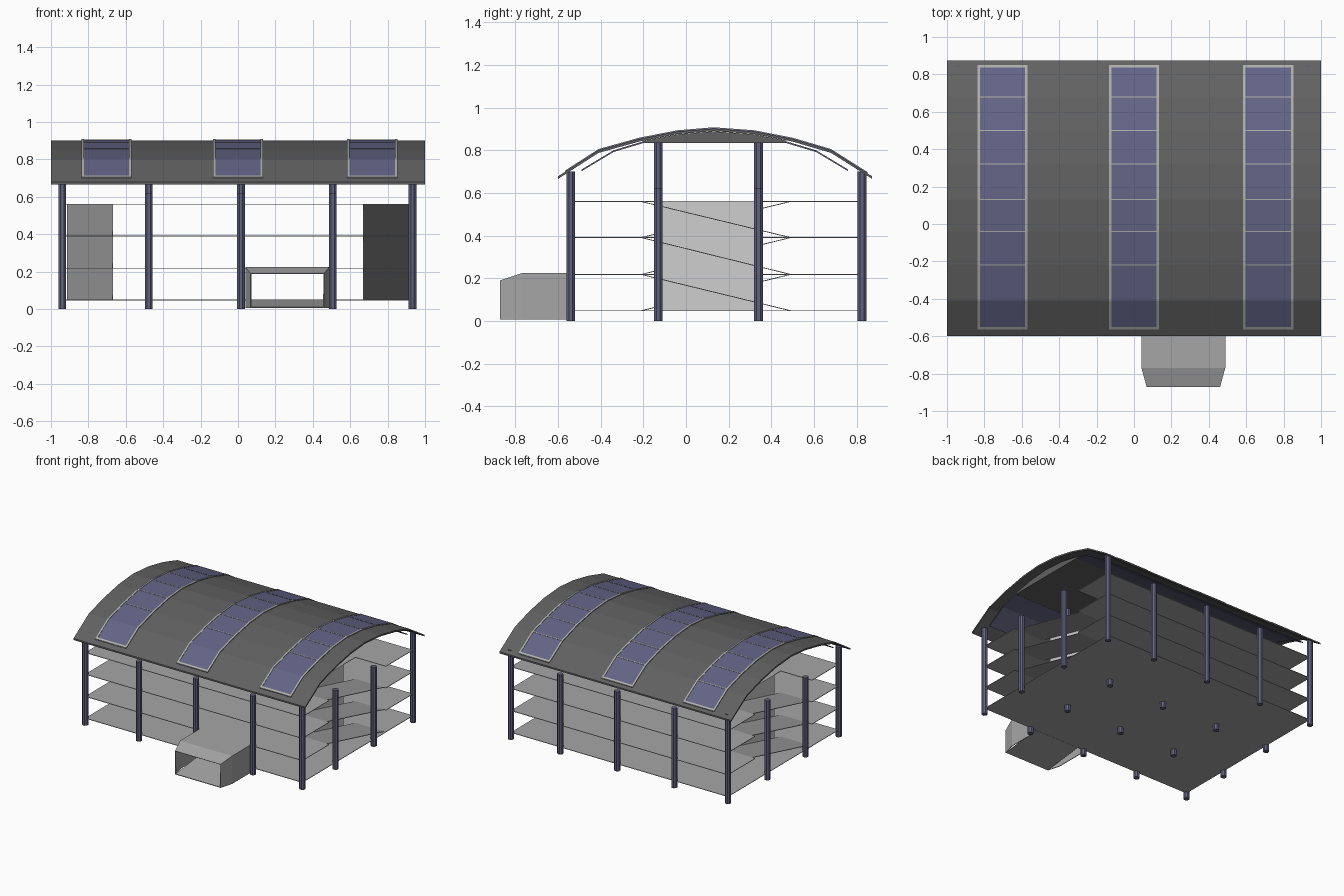
import bpy, bmesh, math

cube = bpy.data.objects.get("Cube")
if cube:
    bpy.data.objects.remove(cube, do_unlink=True)


def material(name, rgb):
    m = bpy.data.materials.new(name)
    m.use_nodes = True
    m.diffuse_color = (*rgb, 1)
    m.node_tree.nodes["Principled BSDF"].inputs["Base Color"].default_value = (*rgb, 1)
    return m


CONCRETE = material("concrete grey", (0.38, 0.38, 0.38))
WALL = material("pale wall grey", (0.62, 0.62, 0.62))
ROOF = material("dark roof grey", (0.12, 0.12, 0.12))
STEEL = material("blue steel", (0.12, 0.12, 0.21))
PANEL = material("solar blue", (0.125, 0.125, 0.24))
FRAME = material("frame grey", (0.42, 0.42, 0.40))


def finish(name, bm, mat):
    bmesh.ops.recalc_face_normals(bm, faces=bm.faces)
    mesh = bpy.data.meshes.new(name)
    bm.to_mesh(mesh)
    bm.free()
    mesh.materials.append(mat)
    obj = bpy.data.objects.new(name, mesh)
    bpy.context.collection.objects.link(obj)
    return obj


def prism(name, outline, axis, start, end, mat):
    """Extrude a (y, z) outline along x, or an (x, y) outline along z."""
    bm = bmesh.new()
    place = (lambda p, t: (t, *p)) if axis == "x" else (lambda p, t: (*p, t))
    face = bm.faces.new([bm.verts.new(place(p, start)) for p in outline])
    moved = bmesh.ops.extrude_face_region(bm, geom=[face])["geom"]
    shift = (end - start, 0, 0) if axis == "x" else (0, 0, end - start)
    bmesh.ops.translate(bm, vec=shift, verts=[v for v in moved if isinstance(v, bmesh.types.BMVert)])
    return finish(name, bm, mat)


# Arched roof profile in y, z
ARCH = [(-0.6, 0.678), (-0.41, 0.80), (-0.22, 0.853), (-0.04, 0.888), (0.13, 0.902),
        (0.32, 0.888), (0.5, 0.853), (0.68, 0.80), (0.873, 0.678)]


def arch_z(y):
    for (y0, z0), (y1, z1) in zip(ARCH, ARCH[1:]):
        if y <= y1:
            return z0 + (z1 - z0) * (y - y0) / (y1 - y0)
    return ARCH[-1][1]


def arch_strip(name, x0, x1, y0, y1, low, high, mat):
    ys = [y0] + [p[0] for p in ARCH if y0 < p[0] < y1] + [y1]
    top = [(y, arch_z(y) + high) for y in ys]
    bottom = [(y, arch_z(y) + low) for y in reversed(ys)]
    return prism(name, top + bottom, "x", x0, x1, mat)


arch_strip("roof", -1, 1, ARCH[0][0], ARCH[-1][0], -0.012, 0, ROOF)

# Ceiling beneath the crown and the sloping inner linings
crown = [(y, arch_z(y) - 0.013) for y in (-0.2, -0.04, 0.13, 0.32, 0.47)]
prism("ceiling", crown + [(0.47, 0.835), (-0.2, 0.835)], "x", -0.93, 0.93, ROOF)
for side, pts in (("front", [(-0.49, 0.71), (-0.34, 0.80), (-0.2, 0.842)]),
                  ("back", [(0.76, 0.71), (0.61, 0.80), (0.47, 0.842)])):
    lower = [(y, z - 0.008) for y, z in reversed(pts)]
    prism(side + "_roof_lining", pts + lower, "x", -0.93, 0.93, STEEL)

# Solar strips with frames and dividers
Y0, Y1, RIM = -0.565, 0.85, 0.013
for i, cx in enumerate((-0.703, 0, 0.718)):
    a, b = cx - 0.134, cx + 0.134
    arch_strip(f"solar_strip_{i}", a, b, Y0, Y1, -0.002, 0.003, PANEL)
    for n, (x0, x1, y0, y1) in enumerate(((a, a + RIM, Y0, Y1), (b - RIM, b, Y0, Y1),
                                          (a, b, Y0, Y0 + RIM), (a, b, Y1 - RIM, Y1))):
        arch_strip(f"solar_frame_{i}_{n}", x0, x1, y0, y1, -0.002, 0.006, FRAME)
    for n, (y, z) in enumerate(ARCH[2:-1]):
        arch_strip(f"solar_divider_{i}_{n}", a, b, y - 0.003, y + 0.003, -0.002, 0.005, FRAME)

# Columns: tall inside, medium at the corners, short along the edges
COLS_X = (-0.94, -0.477, 0.016, 0.507, 0.933)
COLS_Y = (-0.54, -0.13, 0.34, 0.825)
for i, x in enumerate(COLS_X):
    for j, y in enumerate(COLS_Y):
        rim = (i in (0, 4)) + (j in (0, 3))
        height = (0.84, 0.62, 0.70)[rim]
        r = 0.0222
        ring = [(x + r * math.cos((k + 0.5) * math.pi / 4),
                 y + r * math.sin((k + 0.5) * math.pi / 4)) for k in range(8)]
        prism(f"column_{i}_{j}", ring, "z", 0, height, STEEL)

# Floor slabs, notched for the ramps on every level but the lowest
LEVELS = (0.05, 0.22, 0.393, 0.562)
L, R, F, B = -0.94, 0.933, -0.54, 0.825
RAMP_Y = (-0.21, 0.49)
IN, OUT = 0.67, 0.915
for n, z in enumerate(LEVELS):
    r0, r1 = RAMP_Y
    if n == 0:
        outline = [(L, F), (R, F), (R, B), (L, B)]
    else:
        outline = [(L, F), (R, F), (R, r0), (IN, r0), (IN, r1), (R, r1),
                   (R, B), (L, B), (L, r1), (-IN, r1), (-IN, r0), (L, r0)]
    prism(f"floor_{n}", outline, "z", z - 0.004, z, CONCRETE)

# Ramps climbing in opposite directions at the two ends, with side walls
for side, x0, x1 in (("left", IN, OUT), ("right", -OUT, -IN)):
    ys = RAMP_Y if side == "right" else RAMP_Y[::-1]
    for n, (z0, z1) in enumerate(zip(LEVELS, LEVELS[1:])):
        prism(f"{side}_ramp_{n}", [(ys[0], z0), (ys[1], z1), (ys[1], z1 - 0.004), (ys[0], z0 - 0.004)],
              "x", x0, x1, CONCRETE)
    wx = IN if side == "left" else -IN
    prism(side + "_ramp_wall", [(-0.13, LEVELS[0]), (0.34, LEVELS[0]), (0.34, LEVELS[-1]), (-0.13, LEVELS[-1])],
          "x", wx - 0.002, wx + 0.002, WALL)

# Entrance tunnel: tapered mouth, open at both ends
bm = bmesh.new()
rings = []
for y, x0, x1, top in ((-0.872, 0.068, 0.46, 0.19), (-0.77, 0.04, 0.488, 0.224), (-0.54, 0.04, 0.488, 0.224)):
    rings.append([bm.verts.new((x, y, z)) for x, z in ((x0, 0.006), (x0, top), (x1, top), (x1, 0.006))])
for a, b in zip(rings, rings[1:]):
    for k in range(3):
        bm.faces.new((a[k], a[k + 1], b[k + 1], b[k]))
tunnel = finish("entrance_tunnel", bm, CONCRETE)
shell = tunnel.modifiers.new("Thickness", "SOLIDIFY")
shell.thickness = 0.005
shell.offset = -1

# Sloped entrance floor rising to the first slab
prism("entrance_floor", [(-0.87, 0.011), (-0.54, 0.05), (-0.54, 0.045), (-0.87, 0.006)],
      "x", 0.07, 0.458, CONCRETE)
